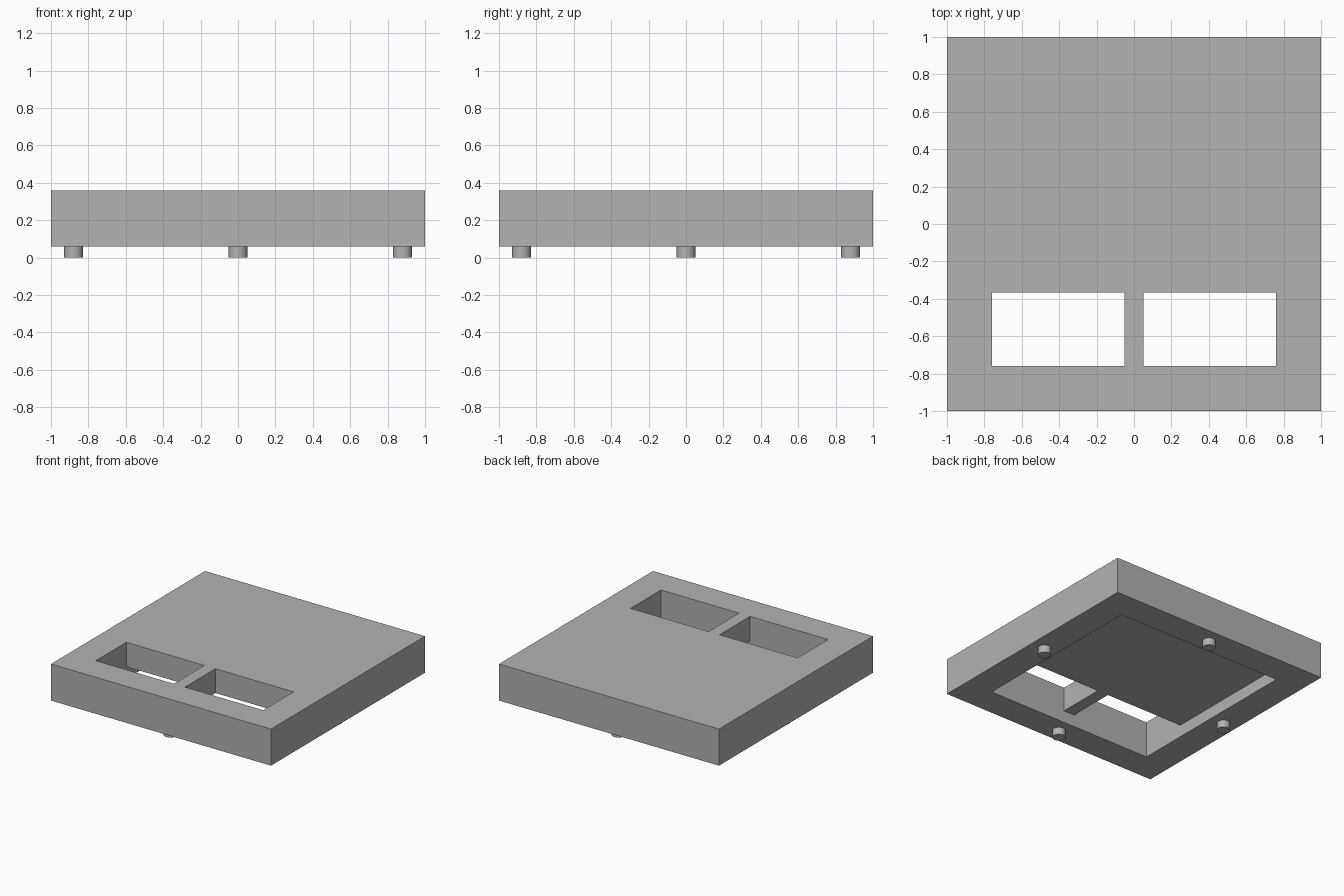
import bpy, bmesh, math
from mathutils import Vector

cube = bpy.data.objects.get("Cube")
if cube:
    bpy.data.objects.remove(cube, do_unlink=True)

grey = bpy.data.materials.new("mid_grey")
grey.use_nodes = True
colour = (0.448, 0.448, 0.448, 1.0)
grey.diffuse_color = colour
grey.node_tree.nodes["Principled BSDF"].inputs["Base Color"].default_value = colour

# Cut lines: outer edge, rim, window divider; body bottom, recess roof, top
XS = (-1, -0.76, -0.05, 0.05, 0.76, 1)
YS = (-1, -0.76, -0.365, 0.76, 1)
ZS = (0.06, 0.16, 0.36)
SIZE = (len(XS) - 1, len(YS) - 1, len(ZS) - 1)


def is_solid(cell):
    i, j, k = cell
    if not all(0 <= c < n for c, n in zip(cell, SIZE)):
        return False
    if i in (0, SIZE[0] - 1) or j in (0, SIZE[1] - 1):
        return True                      # outer rim, full height
    if k == 0:
        return False                     # recess under the top panel
    return j == 2 or i == 2              # panel and divider between windows


def add_cell_faces(bm, cell):
    """Add only those sides of a solid cell that face open space."""
    lines = (XS, YS, ZS)
    for axis in range(3):
        u, v = (axis + 1) % 3, (axis + 2) % 3
        for side in (0, 1):
            neighbour = list(cell)
            neighbour[axis] += 2 * side - 1
            if is_solid(neighbour):
                continue
            corners = []
            for du, dv in ((0, 0), (1, 0), (1, 1), (0, 1)):
                p = Vector()
                p[axis] = lines[axis][cell[axis] + side]
                p[u] = lines[u][cell[u] + du]
                p[v] = lines[v][cell[v] + dv]
                corners.append(bm.verts.new(p))
            bm.faces.new(corners if side else corners[::-1])


# Slab with two windows and a recessed underside
bm = bmesh.new()
for i in range(SIZE[0]):
    for j in range(SIZE[1]):
        for k in range(SIZE[2]):
            if is_solid((i, j, k)):
                add_cell_faces(bm, (i, j, k))
bmesh.ops.remove_doubles(bm, verts=bm.verts, dist=0.0001)
mesh = bpy.data.meshes.new("slab")
bm.to_mesh(mesh)
bm.free()
mesh.materials.append(grey)
slab = bpy.data.objects.new("slab", mesh)
bpy.context.collection.objects.link(slab)

# Round pegs under the middle of each side
PEGS = {"front_peg": (0, -0.88), "back_peg": (0, 0.88),
        "right_peg": (-0.88, 0), "left_peg": (0.88, 0)}
for name, (x, y) in PEGS.items():
    bpy.ops.mesh.primitive_cylinder_add(vertices=32, radius=0.05, depth=ZS[0],
                                        location=(x, y, ZS[0] / 2))
    peg = bpy.context.object
    peg.name = name
    peg.data.materials.append(grey)
    bpy.ops.object.shade_smooth_by_angle(angle=math.radians(30))
